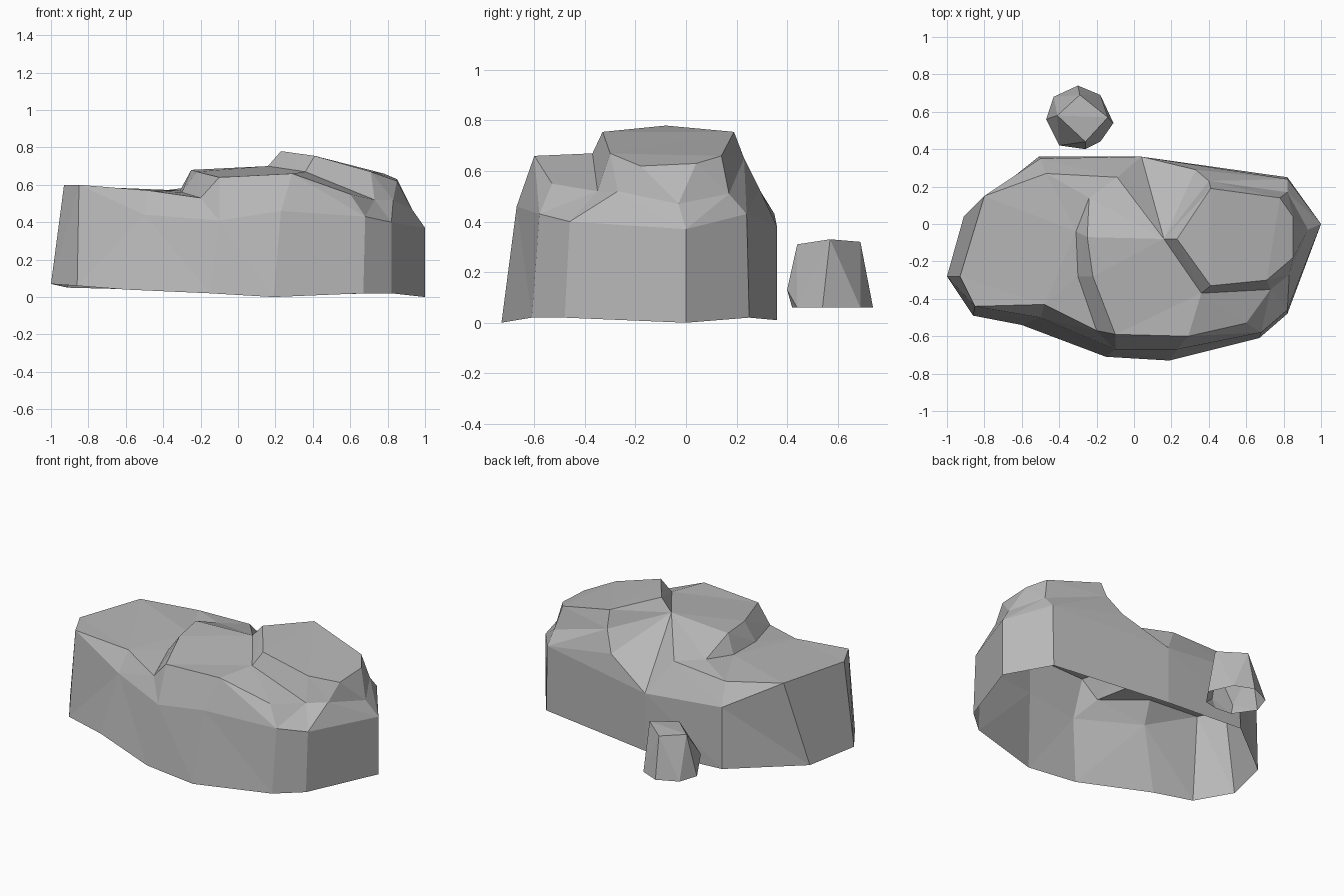
import bpy
import bmesh
from mathutils import Vector
from mathutils.geometry import delaunay_2d_cdt

default_cube = bpy.data.objects.get("Cube")
if default_cube:
    bpy.data.objects.remove(default_cube, do_unlink=True)

# One plain stone colour
stone = bpy.data.materials.new("stone_grey")
stone.use_nodes = True
stone_colour = (.48, .48, .48, 1)
stone.diffuse_color = stone_colour
for node in stone.node_tree.nodes:
    if node.type == 'BSDF_PRINCIPLED':
        node.inputs["Base Color"].default_value = stone_colour
        node.inputs["Roughness"].default_value = .9


def finish_object(name, bm):
    """Turn a bmesh into a flat shaded stone object."""
    mesh = bpy.data.meshes.new(name)
    bm.to_mesh(mesh)
    bm.free()
    mesh.materials.append(stone)
    obj = bpy.data.objects.new(name, mesh)
    bpy.context.scene.collection.objects.link(obj)
    return obj


def chain_edges(start, count, closed):
    """Index pairs that join consecutive points of one crease line."""
    pairs = [(start + i, start + i + 1) for i in range(count - 1)]
    if closed:
        pairs.append((start + count - 1, start))
    return pairs


def build_boulder(name, ground_ring, shoulder_ring, creases):
    """Walls between two rings, closed above by a creased height surface."""
    points, edges = [], []
    for chain, closed in [(shoulder_ring, True)] + creases:
        edges += chain_edges(len(points), len(chain), closed)
        points += chain

    flat_points = [Vector(point[:2]) for point in points]
    result = delaunay_2d_cdt(flat_points, edges, [], 1, 1e-5)
    flat_verts, triangles, origins = result[0], result[2], result[3]

    bm = bmesh.new()
    top_verts, vert_of_point = [], {}
    for flat, sources in zip(flat_verts, origins):
        height = points[sources[0]][2] if sources else .55
        vert = bm.verts.new((flat.x, flat.y, height))
        top_verts.append(vert)
        for source in sources:
            vert_of_point[source] = vert
    for triangle in triangles:
        bm.faces.new([top_verts[i] for i in triangle])

    # Outer walls, left open underneath
    ground = [bm.verts.new(point) for point in ground_ring]
    count = len(ground)
    for i in range(count):
        j = (i + 1) % count
        wall = (ground[i], ground[j], vert_of_point[j], vert_of_point[i])
        bm.faces.new(wall)
    bmesh.ops.triangulate(bm, faces=[f for f in bm.faces if len(f.verts) > 3])
    bm.normal_update()
    bmesh.ops.dissolve_limit(bm, angle_limit=.03, verts=bm.verts, edges=bm.edges)
    return finish_object(name, bm)


def build_pebble(name, points):
    """A convex stone without its underside."""
    bm = bmesh.new()
    for point in points:
        bm.verts.new(point)
    bmesh.ops.convex_hull(bm, input=bm.verts)
    bm.normal_update()
    underside = [face for face in bm.faces if face.normal.z < -.9]
    bmesh.ops.delete(bm, geom=underside, context='FACES')
    bmesh.ops.dissolve_limit(bm, angle_limit=.05, verts=bm.verts, edges=bm.edges)
    return finish_object(name, bm)


# Large boulder: matching rings at the ground and at the shoulder
ground_ring = [
    (-1, -.28, .07), (-.86, -.49, .06), (-.6, -.54, .04), (-.15, -.71, .02),
    (.19, -.73, 0), (.67, -.61, .02), (.82, -.48, .02), (1, 0, 0),
    (.82, .25, .02), (.04, .36, .01), (-.51, .36, .04), (-.91, .04, .05),
]
shoulder_ring = [
    (-.93, -.28, .6), (-.85, -.44, .6), (-.5, -.5, .44), (-.1, -.67, .41),
    (.23, -.67, .46), (.68, -.58, .43), (.82, -.46, .4), (1, 0, .37),
    (.82, .24, .43), (.04, .36, .38), (-.5, .35, .43), (-.8, .15, .59),
]

# Creases of the low shelf, the middle step and the raised cap
shelf_back = [(-.47, .27, .56)]
step_foot = [
    (-.48, -.43, .57), (-.2, -.57, .53), (-.3, -.28, .56),
    (-.31, -.04, .57), (-.24, .14, .59), (-.09, .25, .58),
]
step_crest = [
    (-.25, -.07, .68), (-.22, -.28, .67), (-.1, -.59, .64),
    (.29, -.6, .66), (.6, -.53, .55),
]
cap_foot = [
    (.16, -.08, .7), (.36, -.37, .67), (.73, -.35, .52), (.83, -.27, .52),
    (.93, -.03, .47), (.82, .17, .51), (.4, .23, .65),
]
cap_rim = [
    (.23, -.08, .78), (.41, -.33, .755), (.71, -.3, .67), (.85, -.18, .62),
    (.85, .04, .63), (.78, .14, .66), (.41, .19, .755),
]
back_corner = [(.33, .29, .53)]
build_boulder("large_boulder", ground_ring, shoulder_ring, [
    (shelf_back, False),
    (step_foot, False),
    (step_crest, False),
    (cap_foot, True),
    (cap_rim, True),
    (back_corner, False),
])

# Small stone standing behind the boulder
pebble_foot = [
    (-.47, .56), (-.43, .68), (-.3, .74), (-.18, .69),
    (-.11, .54), (-.18, .44), (-.27, .42), (-.38, .43),
]
pebble_belly = [(-.26, .4, .13), (-.4, .42, .13)]
pebble_top = [
    (-.29, .69, .32), (-.14, .57, .33), (-.26, .44, .31), (-.41, .58, .32),
]
foot_points = [(x, y, .06) for x, y in pebble_foot]
build_pebble("small_stone", foot_points + pebble_belly + pebble_top)
